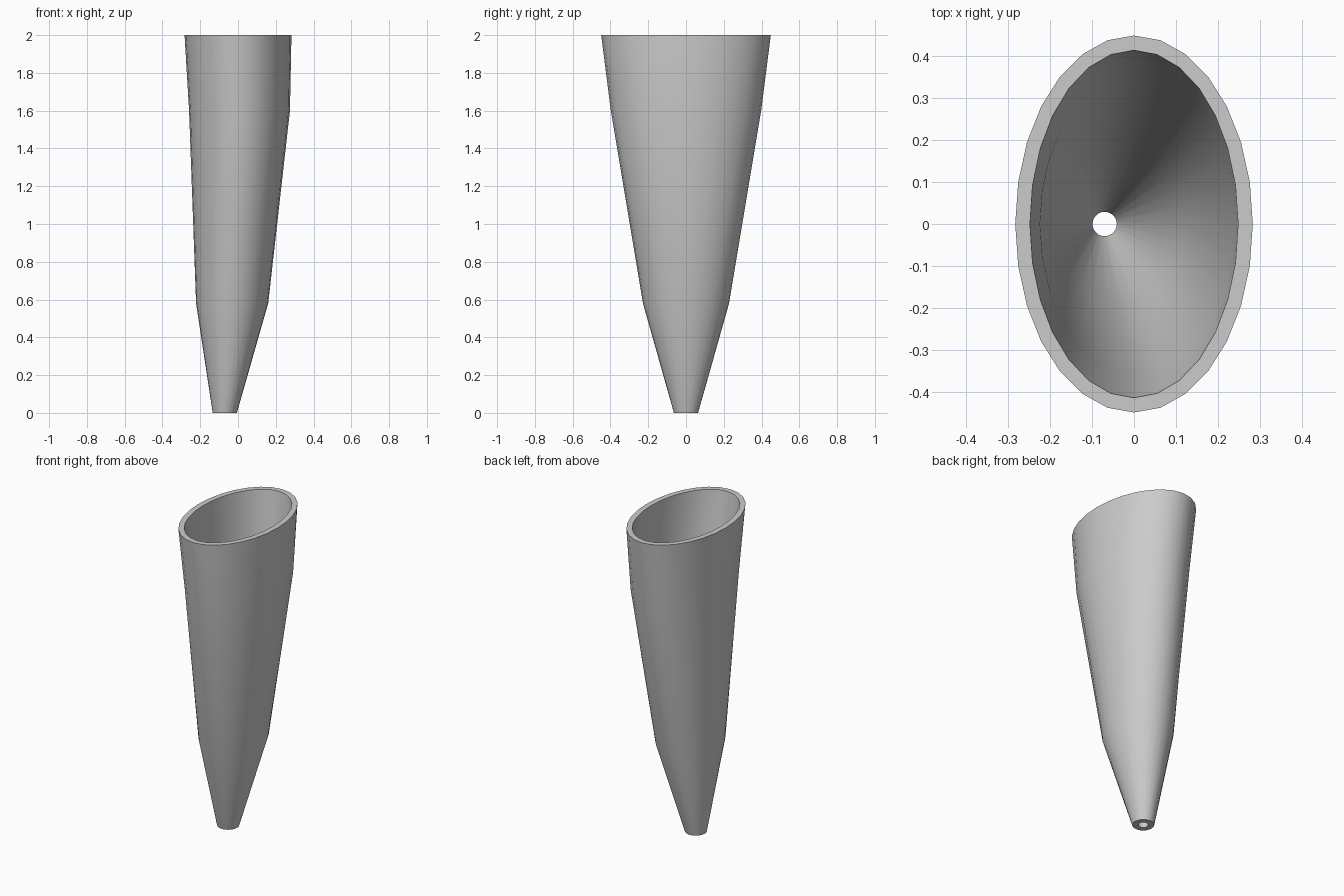
import bpy, bmesh, math

if "Cube" in bpy.data.objects:
    bpy.data.objects.remove(bpy.data.objects["Cube"])

SEGMENTS = 28
WALL = 0.035
# height, centre x, half width in x, half depth in y
SECTIONS = [
    (0.00, -0.070, 0.064, 0.064),
    (0.58, -0.031, 0.191, 0.228),
    (1.60, 0.008, 0.267, 0.398),
    (2.00, 0.000, 0.283, 0.449),
]

grey = bpy.data.materials.new("plain grey")
grey.diffuse_color = (0.6, 0.6, 0.6, 1)
grey.use_nodes = True
grey.node_tree.nodes["Principled BSDF"].inputs["Base Color"].default_value = grey.diffuse_color

bm = bmesh.new()


def ring(z, cx, rx, ry):
    angles = [2 * math.pi * i / SEGMENTS for i in range(SEGMENTS)]
    return [bm.verts.new((cx + rx * math.cos(a), ry * math.sin(a), z)) for a in angles]


# Outer skin upwards, then inner skin back down, joined into a closed wall
outer = [ring(*s) for s in SECTIONS]
inner = [ring(z, cx, rx - WALL, ry - WALL) for z, cx, rx, ry in reversed(SECTIONS)]
loops = outer + inner
for k, low in enumerate(loops):
    high = loops[(k + 1) % len(loops)]
    for i in range(SEGMENTS):
        j = (i + 1) % SEGMENTS
        bm.faces.new((low[i], low[j], high[j], high[i]))
bmesh.ops.recalc_face_normals(bm, faces=bm.faces[:])

mesh = bpy.data.meshes.new("tapered_tube")
bm.to_mesh(mesh)
bm.free()
mesh.materials.append(grey)
tube = bpy.data.objects.new("tapered_tube", mesh)
bpy.context.collection.objects.link(tube)

# Smooth sides with crisp rims
bpy.context.view_layer.objects.active = tube
tube.select_set(True)
bpy.ops.object.shade_smooth_by_angle(angle=math.radians(30))
